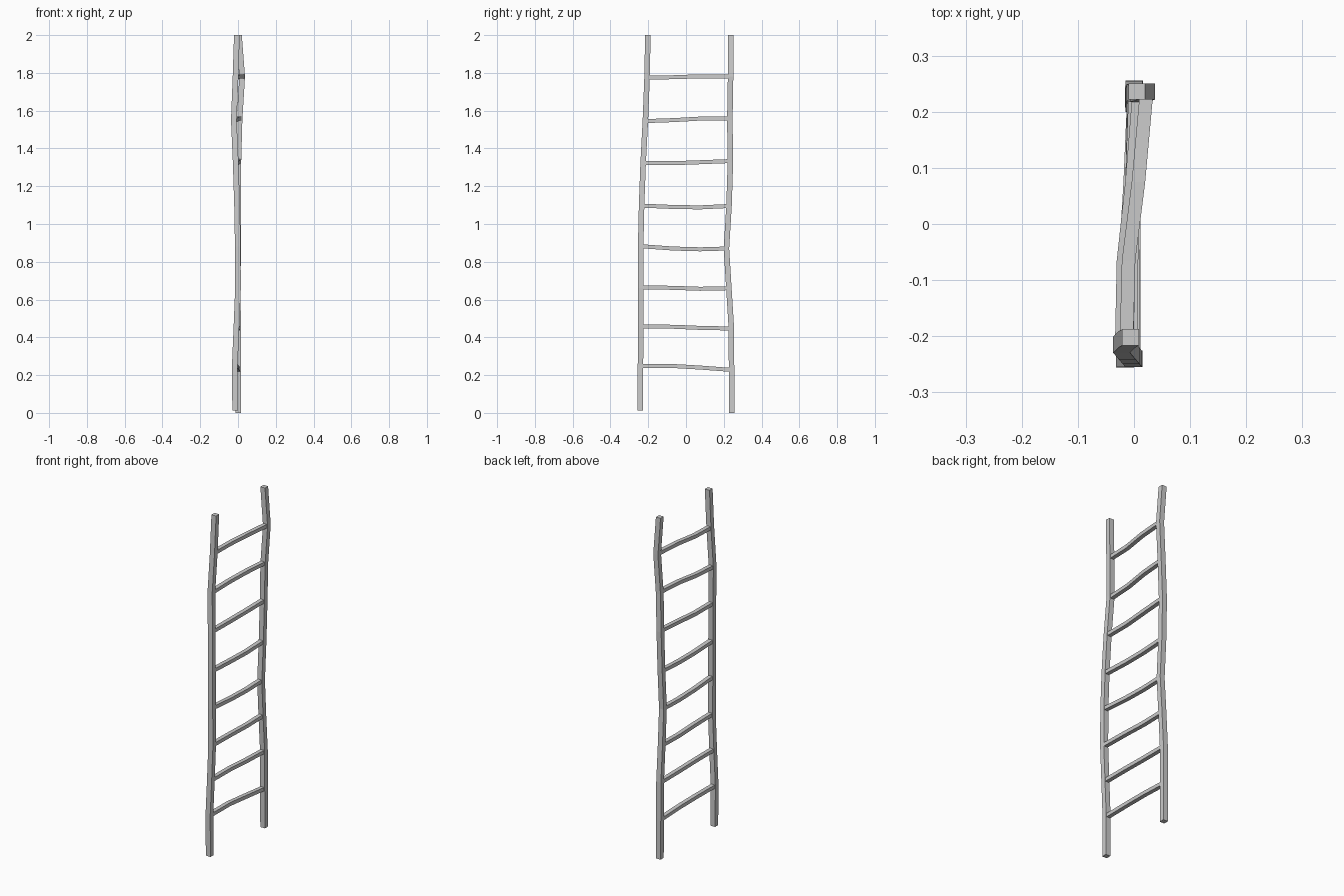
import bpy, bmesh

if "Cube" in bpy.data.objects:
    bpy.data.objects.remove(bpy.data.objects["Cube"])


def beam(name, path, a, b):
    """Rectangular beam: a and b are half-size vectors of the section, swept along path."""
    bm = bmesh.new()
    rings = []
    for p in path:
        rings.append([bm.verts.new([p[i] + s * a[i] + t * b[i] for i in range(3)])
                      for s, t in ((-1, -1), (1, -1), (1, 1), (-1, 1))])
    for r, q in zip(rings, rings[1:]):
        for i in range(4):
            j = (i + 1) % 4
            bm.faces.new((r[i], r[j], q[j], q[i]))
    bm.faces.new(rings[0][::-1])
    bm.faces.new(rings[-1])
    bmesh.ops.recalc_face_normals(bm, faces=bm.faces)
    me = bpy.data.meshes.new(name)
    bm.to_mesh(me)
    bm.free()
    ob = bpy.data.objects.new(name, me)
    bpy.context.collection.objects.link(ob)
    return ob


def x_y_at(path, z):
    """Rail centre at a given height."""
    for p, q in zip(path, path[1:]):
        if p[2] <= z <= q[2]:
            f = (z - p[2]) / (q[2] - p[2])
            return p[0] + f * (q[0] - p[0]), p[1] + f * (q[1] - p[1])


# Crooked side rails
front = [(-.015, -.241, .012), (-.017, -.241, .25), (-.008, -.24, .46), (0, -.24, .66),
         (-.001, -.24, .88), (-.005, -.235, 1.1), (-.012, -.227, 1.32),
         (-.022, -.215, 1.55), (-.013, -.206, 1.78), (-.006, -.202, 2)]
back = [(.001, .241, 0), (0, .241, .24), (0, .24, .45), (-.001, .227, .66),
        (0, .214, .87), (0, .228, 1.1), (.002, .235, 1.33),
        (.008, .232, 1.55), (.022, .236, 1.78), (.005, .236, 2)]
beam("front_rail", front, (.015, 0, 0), (0, .0145, 0))
beam("back_rail", back, (.015, 0, 0), (0, .0145, 0))

# Slightly bent rungs: heights at four points from front to back
rungs = [(.248, .248, .24, .228), (.457, .456, .45, .447), (.665, .662, .657, .66),
         (.882, .87, .866, .87), (1.097, 1.09, 1.088, 1.095),
         (1.323, 1.322, 1.327, 1.333), (1.545, 1.55, 1.558, 1.558),
         (1.776, 1.777, 1.782, 1.78)]
for n, (z0, z1, z2, z3) in enumerate(rungs):
    fx, fy = x_y_at(front, z0)
    bx, by = x_y_at(back, z3)
    d = bx - fx
    path = [(fx, fy + .006, z0), (fx + .1 * d, -.065, z1),
            (fx + .6 * d, .075, z2), (bx, by - .006, z3)]
    beam(f"rung_{n + 1}", path, (.012, 0, 0), (0, 0, .0105))
